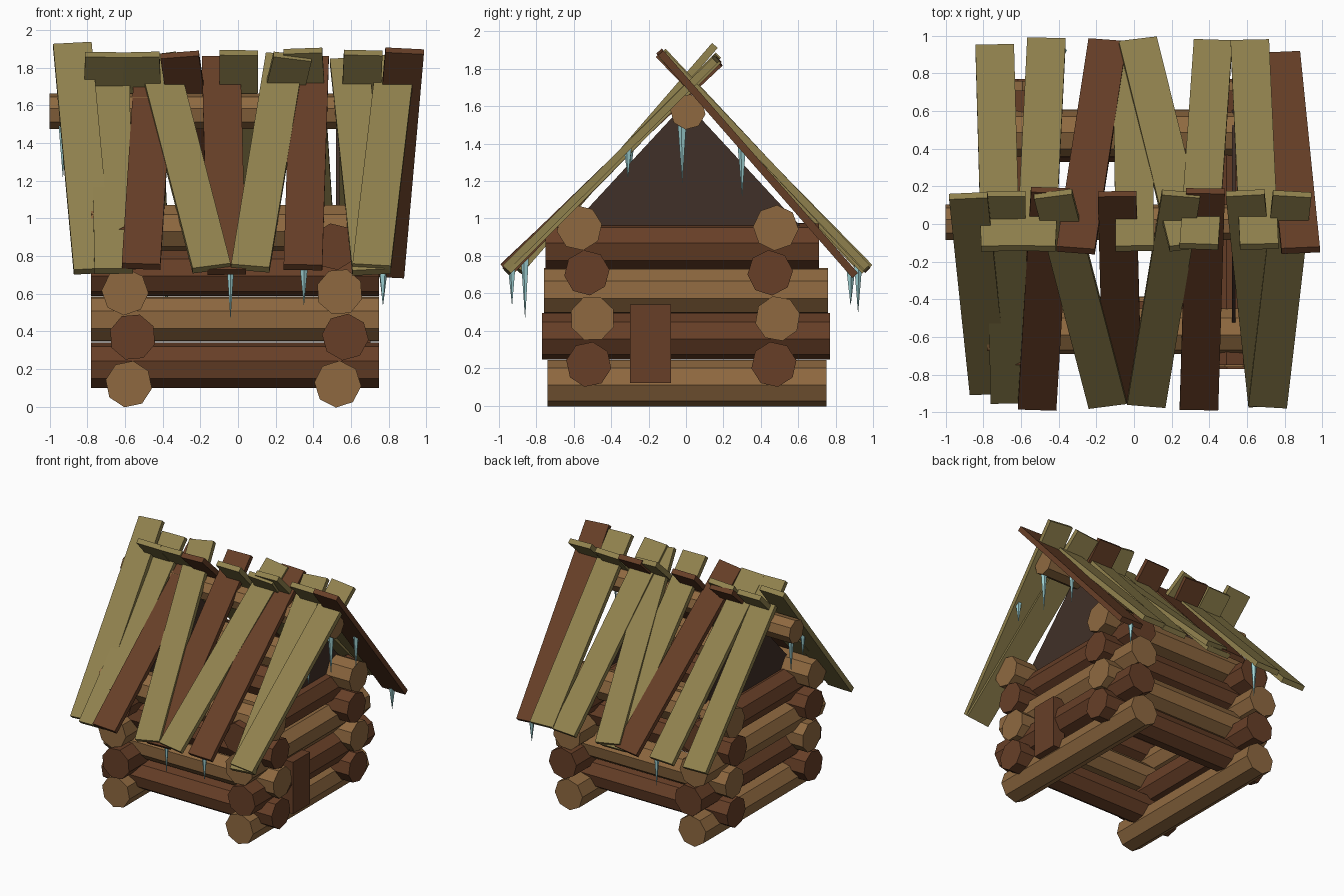
import bpy
import bmesh
import math
import random
from mathutils import Matrix, Vector

random.seed(4)
cube = bpy.data.objects.get("Cube")
if cube:
    bpy.data.objects.remove(cube)


def material(name, *rgb):
    """Make a flat material from 0-255 display values."""
    linear = [((c / 255 + 0.055) / 1.055) ** 2.4 for c in rgb] + [1]
    mat = bpy.data.materials.new(name)
    mat.use_nodes = True
    mat.diffuse_color = linear
    mat.node_tree.nodes["Principled BSDF"].inputs["Base Color"].default_value = linear
    return mat


LIGHT = material("light log wood", 143, 105, 64)
DARK = material("dark log wood", 103, 63, 39)
OLIVE = material("weathered plank", 145, 130, 78)
BROWN = material("brown plank", 103, 63, 39)
GABLE = material("gable board", 64, 48, 40)
ICE = material("ice", 160, 212, 214)


def finish(name, bm, mat):
    bmesh.ops.recalc_face_normals(bm, faces=bm.faces)
    mesh = bpy.data.meshes.new(name)
    bm.to_mesh(mesh)
    bm.free()
    mesh.materials.append(mat)
    obj = bpy.data.objects.new(name, mesh)
    bpy.context.collection.objects.link(obj)
    return obj


def rod(name, start, end, r1, r2, sides, mat):
    """Faceted rod or cone between two points, with a random roll."""
    start, end = Vector(start), Vector(end)
    axis = end - start
    turn = axis.to_track_quat("Z", "Y").to_matrix().to_4x4()
    roll = Matrix.Rotation(random.uniform(0, math.pi / 4), 4, "Z")
    bm = bmesh.new()
    bmesh.ops.create_cone(bm, cap_ends=True, segments=sides, radius1=r1, radius2=r2,
                          depth=axis.length,
                          matrix=Matrix.Translation((start + end) / 2) @ turn @ roll)
    return finish(name, bm, mat)


def plank(name, top, bottom, mat, width=0.205, thick=0.04):
    """Flat board between the centres of its two ends."""
    top, bottom = Vector(top), Vector(bottom)
    along = (bottom - top).normalized()
    across = Vector((1, 0, 0))
    across = (across - along * across.dot(along)).normalized()
    normal = along.cross(across)
    frame = Matrix((across, along, normal)).transposed().to_4x4()
    size = Matrix.Diagonal((width, (bottom - top).length, thick, 1))
    bm = bmesh.new()
    bmesh.ops.create_cube(bm, size=1, matrix=Matrix.Translation((top + bottom) / 2) @ frame @ size)
    return finish(name, bm, mat)


def box(name, low, high, mat):
    low, high = Vector(low), Vector(high)
    bm = bmesh.new()
    bmesh.ops.create_cube(bm, size=1, matrix=Matrix.Translation((low + high) / 2)
                          @ Matrix.Diagonal((*(high - low), 1)))
    return finish(name, bm, mat)


# Side wall logs, running front to back: height, right x, left x, front y, back y
SIDE_LOGS = [
    (0.12, -0.58, 0.53, -0.74, 0.75),
    (0.37, -0.56, 0.57, -0.77, 0.77),
    (0.61, -0.60, 0.54, -0.76, 0.76),
    (0.85, -0.56, 0.51, -0.75, 0.71),
]
for i, (z, right, left, y0, y1) in enumerate(SIDE_LOGS):
    for side, x in (("right", right), ("left", left)):
        rod(f"{side}_wall_log_{i + 1}", (x, y0, z), (x, y1, z), 0.125, 0.125, 8,
            DARK if i % 2 else LIGHT)

# Front and back wall logs, running across: height, front y, back y
CROSS_LOGS = [(0.22, -0.52, 0.47), (0.465, -0.50, 0.49), (0.71, -0.53, 0.45), (0.95, -0.57, 0.48)]
for i, (z, front, back) in enumerate(CROSS_LOGS):
    for side, y in (("front", front), ("back", back)):
        rod(f"{side}_wall_log_{i + 1}", (-0.78, y, z), (0.75, y, z), 0.122, 0.122, 8,
            LIGHT if i % 2 else DARK)

# Ridge log
rod("ridge_log", (-1.0, 0.01, 1.57), (0.88, 0.01, 1.57), 0.095, 0.095, 8, LIGHT)

# Gable boards closing both ends under the roof
for side, x in (("right", -0.54), ("left", 0.52)):
    bm = bmesh.new()
    tri = [bm.verts.new((x, y, z)) for y, z in ((-0.63, 0.94), (0.63, 0.94), (0, 1.62))]
    face = bm.faces.new(tri)
    part = bmesh.ops.extrude_face_region(bm, geom=[face])
    moved = [v for v in part["geom"] if isinstance(v, bmesh.types.BMVert)]
    bmesh.ops.translate(bm, verts=moved, vec=(0.02, 0, 0))
    finish(f"{side}_gable_board", bm, GABLE)

# Door on the left wall
box("door", (0.6, -0.30, 0.12), (0.705, -0.08, 0.54), DARK)

# Roof planks: top x, top y, top z, bottom x, bottom y, bottom z, colour
FRONT_PLANKS = [
    (-0.88, 0.15, 1.92, -0.77, -0.89, 0.72, OLIVE),
    (-0.68, 0.16, 1.84, -0.66, -0.94, 0.72, OLIVE),
    (-0.445, 0.18, 1.83, -0.515, -0.975, 0.745, BROWN),
    (-0.43, 0.16, 1.86, -0.14, -0.955, 0.735, OLIVE),
    (-0.09, 0.16, 1.85, -0.06, -0.94, 0.715, BROWN),
    (0.25, 0.16, 1.86, 0.065, -0.955, 0.735, OLIVE),
    (0.38, 0.175, 1.85, 0.345, -0.975, 0.74, BROWN),
    (0.59, 0.165, 1.84, 0.71, -0.955, 0.715, OLIVE),
    (0.84, 0.16, 1.85, 0.71, -0.96, 0.74, OLIVE),
]
BACK_PLANKS = [
    (-0.71, -0.13, 1.87, -0.74, 0.94, 0.725, OLIVE),
    (-0.52, -0.13, 1.87, -0.465, 0.975, 0.74, OLIVE),
    (-0.31, -0.14, 1.87, -0.14, 0.965, 0.73, BROWN),
    (0.005, -0.13, 1.88, -0.01, 0.955, 0.72, OLIVE),
    (0.29, -0.12, 1.86, 0.02, 0.97, 0.75, OLIVE),
    (0.345, -0.12, 1.89, 0.42, 0.965, 0.73, OLIVE),
    (0.665, -0.12, 1.88, 0.615, 0.965, 0.74, OLIVE),
    (0.885, -0.14, 1.89, 0.78, 0.90, 0.70, BROWN),
]
for side, planks in (("front", FRONT_PLANKS), ("back", BACK_PLANKS)):
    for i, p in enumerate(planks):
        plank(f"{side}_roof_plank_{i + 1}", p[:3], p[3:6], p[6])

# Icicles: x, y, root height, tip height
ICICLES = [
    (-0.04, -0.86, 0.80, 0.47), (0.35, -0.93, 0.76, 0.54),
    (0.77, 0.88, 0.72, 0.54), (-0.38, 0.92, 0.77, 0.50),
    (0.85, -0.02, 1.50, 1.19), (0.85, 0.30, 1.39, 1.12), (0.85, -0.31, 1.38, 1.22),
    (-0.93, -0.02, 1.50, 1.22), (-0.84, -0.30, 1.40, 1.22),
]
for i, (x, y, root, tip) in enumerate(ICICLES):
    rod(f"icicle_{i + 1}", (x, y, root), (x, y, tip), 0.024, 0.001, 5, ICE)
